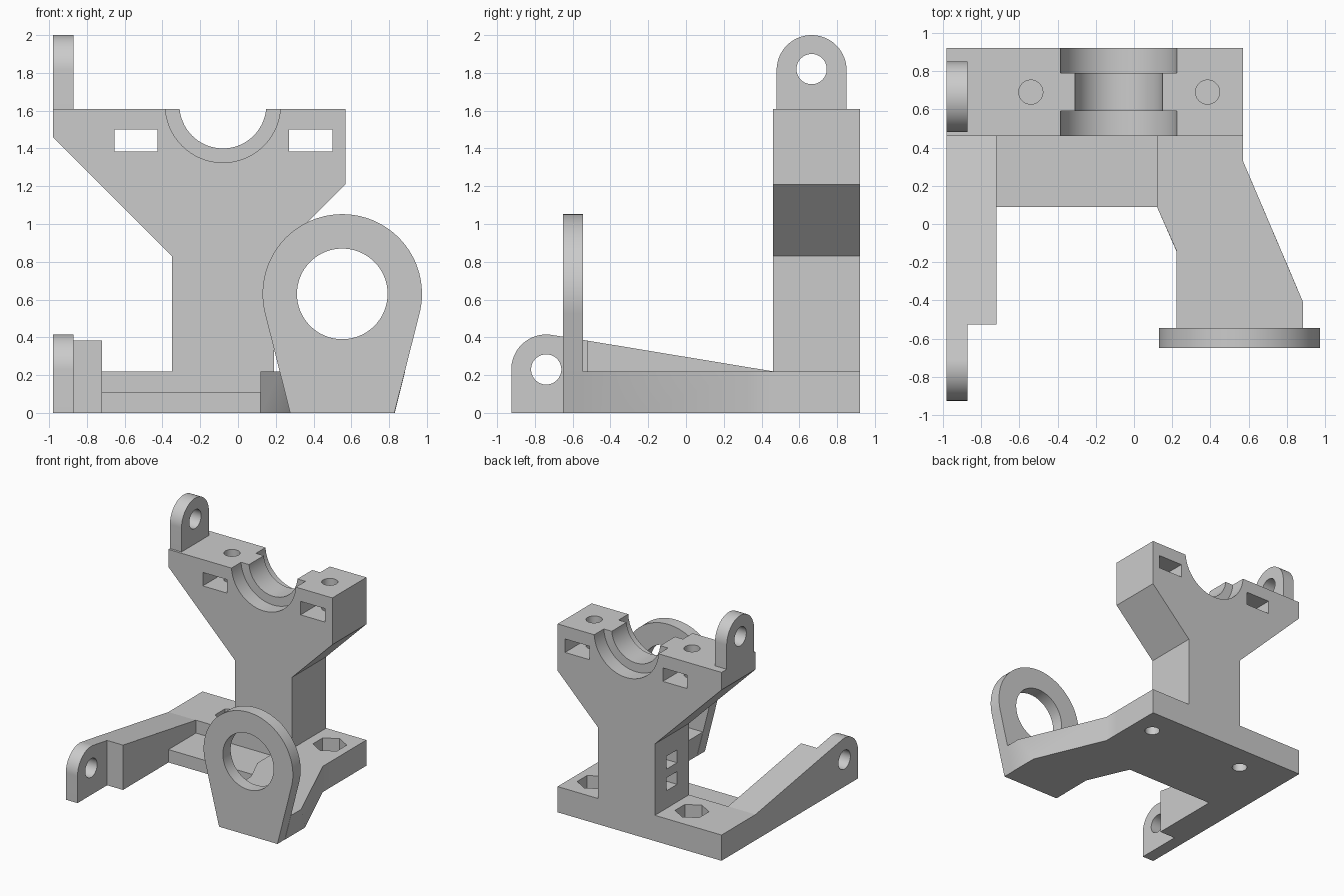
import bpy, bmesh
from math import sin, cos, radians, acos, atan2, hypot, degrees

cube = bpy.data.objects.get("Cube")
if cube:
    bpy.data.objects.remove(cube)

grey = bpy.data.materials.new("plain grey")
grey.use_nodes = True
COLOUR = (0.6, 0.6, 0.6, 1)
grey.diffuse_color = COLOUR
grey.node_tree.nodes["Principled BSDF"].inputs["Base Color"].default_value = COLOUR

PLACE = {
    "x": lambda a, b, t: (t, a, b),
    "y": lambda a, b, t: (a, t, b),
    "z": lambda a, b, t: (a, b, t),
}


def prism(name, profile, axis, start, end, end_profile=None):
    """Solid between a profile at start and one at end along an axis."""
    bm = bmesh.new()
    place = PLACE[axis]
    low = [bm.verts.new(place(a, b, start)) for a, b in profile]
    high = [bm.verts.new(place(a, b, end)) for a, b in end_profile or profile]
    bm.faces.new(low)
    bm.faces.new(high)
    n = len(low)
    for i in range(n):
        j = (i + 1) % n
        bm.faces.new((low[i], low[j], high[j], high[i]))
    bmesh.ops.recalc_face_normals(bm, faces=bm.faces)
    mesh = bpy.data.meshes.new(name)
    bm.to_mesh(mesh)
    bm.free()
    mesh.materials.append(grey)
    obj = bpy.data.objects.new(name, mesh)
    bpy.context.collection.objects.link(obj)
    return obj


def arc(cx, cy, r, first=0, last=360, steps=64):
    """Points on an arc; a full circle leaves out the repeated end."""
    count = steps if last - first == 360 else steps + 1
    angles = [radians(first + (last - first) * i / steps) for i in range(count)]
    return [(cx + r * cos(t), cy + r * sin(t)) for t in angles]


def rect(a0, a1, b0, b1):
    return [(a0, b0), (a1, b0), (a1, b1), (a0, b1)]


def cut(obj, *prism_args):
    """Subtract a prism and remove the cutter."""
    cutter = prism("cutter", *prism_args)
    cutter.hide_render = True
    mod = obj.modifiers.new("cut", "BOOLEAN")
    mod.operation, mod.solver, mod.object = "DIFFERENCE", "EXACT", cutter
    bpy.context.view_layer.objects.active = obj
    bpy.ops.object.modifier_apply(modifier=mod.name)
    bpy.data.objects.remove(cutter)


BACK, FRONT = 0.92, 0.46
MID_Y = 0.69

# Main bracket: foot, column and flared head in one profile
bracket = prism("main_bracket", [
    (-0.98, 0), (0.57, 0), (0.57, 0.22), (0.19, 0.22), (0.19, 0.83),
    (0.57, 1.21), (0.57, 1.61), (-0.98, 1.61), (-0.98, 1.46),
    (-0.35, 0.83), (-0.35, 0.22), (-0.98, 0.22)], "y", FRONT, BACK)

# Stepped round cradle in the head
cut(bracket, arc(-0.08, 1.63, 0.23), "y", FRONT - 0.1, BACK + 0.1)
for y0, y1 in ((FRONT - 0.1, 0.59), (0.79, BACK + 0.1)):
    cut(bracket, arc(-0.08, 1.63, 0.305), "y", y0, y1)

# Bolt holes, nut slots and hexagonal pockets on both sides
for x in (-0.54, 0.385):
    cut(bracket, rect(x - 0.115, x + 0.115, 1.385, 1.5), "y", FRONT - 0.1, BACK + 0.1)
    cut(bracket, arc(x, MID_Y, 0.063), "z", 1.3, 1.7)
    cut(bracket, arc(x, MID_Y, 0.06), "z", -0.1, 0.3)
    cut(bracket, arc(x, MID_Y, 0.132, 30, 390, 6), "z", 0.11, 0.3)

# Blind square slots in the column side
for z in (0.425, 0.61):
    cut(bracket, rect(MID_Y - 0.07, MID_Y + 0.07, z - 0.055, z + 0.055), "x", -0.45, -0.1)

# Low shelf in front of the foot
shelf = prism("front_shelf", rect(-0.72, 0.12, 0.09, FRONT), "z", 0, 0.11)

# Sloping side arm with its rounded lug
arm = prism("side_arm", [(-0.525, 0), (FRONT, 0), (FRONT, 0.22), (-0.525, 0.383)],
            "x", -0.98, -0.72)
lug = prism("arm_lug", [(-0.925, 0), (-0.525, 0), (-0.525, 0.383)]
            + arc(-0.74, 0.23, 0.185, 80, 180, 32), "x", -0.98, -0.87)
cut(lug, arc(-0.74, 0.23, 0.08), "x", -1.1, -0.8)

# Upright lug on the head
top_lug = prism("top_lug", [(0.48, 1.61), (0.85, 1.61)]
                + arc(0.665, 1.815, 0.185, 0, 180, 48), "x", -0.98, -0.87)
cut(top_lug, arc(0.665, 1.82, 0.08), "x", -1.1, -0.8)

# Splayed arm that carries the ring, narrower at the bottom
ring_arm = prism("ring_arm", [
    (0.12, FRONT), (0.12, 0.09), (0.278, -0.27), (0.278, -0.55),
    (0.83, -0.55), (0.83, -0.28), (0.57, 0.33), (0.57, FRONT)], "z", 0, 0.22, [
    (0.12, FRONT), (0.12, 0.09), (0.222, -0.14), (0.222, -0.55),
    (0.885, -0.55), (0.885, -0.41), (0.57, 0.33), (0.57, FRONT)])

# Ring plate with straight sides tangent to the ring
cx, cz, r, half = 0.552, 0.63, 0.422, 0.276
tangent = degrees(atan2(-cz, half) + acos(r / hypot(half, cz)))
ring = prism("ring_plate", [(cx - half, 0), (cx + half, 0)]
             + arc(cx, cz, r, tangent, 180 - tangent), "y", -0.65, -0.545)
cut(ring, arc(cx, cz, 0.24), "y", -0.8, -0.4)

# Smooth the round walls and keep the edges sharp
bpy.ops.object.select_all(action="DESELECT")
for obj in (bracket, shelf, arm, lug, top_lug, ring_arm, ring):
    obj.select_set(True)
    bpy.context.view_layer.objects.active = obj
bpy.ops.object.shade_smooth_by_angle(angle=radians(30))
